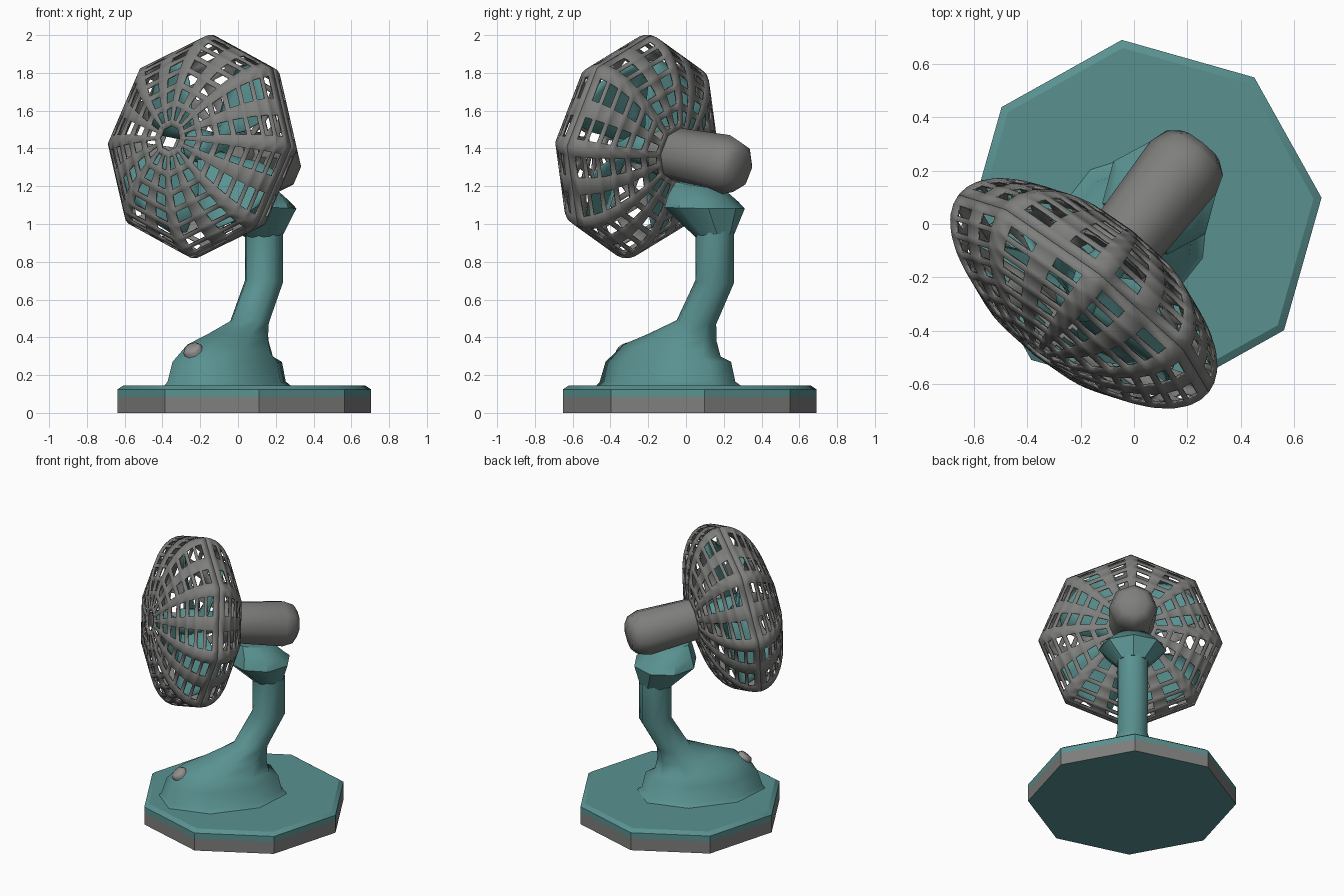
import bpy, bmesh, math
from mathutils import Matrix, Vector

if "Cube" in bpy.data.objects:
    bpy.data.objects.remove(bpy.data.objects["Cube"])


def material(name, rgb):
    m = bpy.data.materials.new(name)
    m.diffuse_color = (*rgb, 1)
    m.use_nodes = True
    m.node_tree.nodes["Principled BSDF"].inputs["Base Color"].default_value = m.diffuse_color
    return m


TEAL = material("teal plastic", (0.10, 0.285, 0.28))
GREY = material("grey metal", (0.21, 0.21, 0.205))
KNOB = material("light grey", (0.29, 0.28, 0.27))

# Whole fan is turned on its base; the head is also tilted upwards
TURN = Matrix.Translation((0.033, 0.02, 0)) @ Matrix.Rotation(math.radians(-38.3), 4, 'Z')
HEAD = TURN @ Matrix.Translation((0, -0.357, 1.41)) @ Matrix.Rotation(math.radians(-9), 4, 'X')


def finish(name, bm, mats, matrix, angle):
    bmesh.ops.recalc_face_normals(bm, faces=bm.faces[:])
    me = bpy.data.meshes.new(name)
    bm.to_mesh(me)
    bm.free()
    for m in mats:
        me.materials.append(m)
    ob = bpy.data.objects.new(name, me)
    ob.matrix_world = matrix
    bpy.context.collection.objects.link(ob)
    bpy.ops.object.select_all(action='DESELECT')
    ob.select_set(True)
    bpy.context.view_layer.objects.active = ob
    bpy.ops.object.shade_smooth_by_angle(angle=math.radians(angle))
    return ob


def loft(name, rings, mats, matrix, angle=60, rule=None):
    """Skin a list of equal point rings and cap both ends."""
    bm = bmesh.new()
    vs = [[bm.verts.new(p) for p in ring] for ring in rings]
    n = len(vs[0])
    for a, b in zip(vs, vs[1:]):
        for i in range(n):
            j = (i + 1) % n
            bm.faces.new((a[i], a[j], b[j], b[i]))
    bm.faces.new(vs[0])
    bm.faces.new(vs[-1])
    if rule:
        for f in bm.faces:
            f.material_index = rule(f)
    return finish(name, bm, mats, matrix, angle)


def flat_ring(z, cy, rx, ry, off=0.0, tilt=0.0):
    """Octagon lying flat, optionally sloping along y."""
    pts = []
    for i in range(8):
        a = math.radians(45 * i + off)
        y = ry * math.sin(a)
        pts.append((rx * math.cos(a), cy + y, z + tilt * y))
    return pts


def axis_ring(d, r):
    """Octagon around the head axis, d forward of the rim centre."""
    return [(r * math.cos(math.pi / 4 * i), -d, r * math.sin(math.pi / 4 * i)) for i in range(8)]


# Octagonal base: grey lower wall, teal top
R = 0.675
loft("base", [flat_ring(z, 0, r, r) for z, r in
              ((0, R), (0.085, R), (0.125, R), (0.145, R - 0.03))],
     [TEAL, GREY], TURN, 30,
     lambda f: int(0.01 < f.calc_center_median().z < 0.07))

# Body sweeping up from the base into the bent neck
sections = [
    (0.138, -0.14, 0.30, 0.44, 0), (0.165, -0.15, 0.26, 0.41, 0),
    (0.27, -0.145, 0.24, 0.38, 0), (0.33, -0.12, 0.20, 0.29, -0.12),
    (0.40, -0.05, 0.15, 0.20, -0.1), (0.48, 0.045, 0.105, 0.11, -0.1),
    (0.695, 0.168, 0.105, 0.105, -0.1), (0.95, 0.168, 0.105, 0.105, 0.1),
]
loft("body_and_neck", [flat_ring(z, c, rx, ry, 22.5, t) for z, c, rx, ry, t in sections],
     [TEAL], TURN)

# Flared saddle that carries the motor
loft("saddle", [flat_ring(0.94, 0.168, 0.105, 0.105, 0, 0.1),
                flat_ring(1.085, 0.10, 0.22, 0.21, 0, -0.02),
                flat_ring(1.14, 0.09, 0.19, 0.18, 0, -0.15),
                flat_ring(1.21, 0.06, 0.11, 0.13, 0, -0.15)],
     [TEAL], TURN, 40)

# Control knob on the front slope
knob_m = TURN @ Matrix.Translation((0, -0.425, 0.315)) @ Matrix.Rotation(math.radians(38), 4, 'X')
loft("knob", [flat_ring(z, 0, r, r) for z, r in ((-0.03, 0.052), (0.03, 0.052), (0.042, 0.04))],
     [KNOB], knob_m, 50)

# Motor housing
loft("motor", [axis_ring(d, r) for d, r in
               ((-0.18, 0.14), (-0.27, 0.143), (-0.61, 0.158), (-0.68, 0.135), (-0.715, 0.09))],
     [GREY], HEAD)

# Blade hub and shaft
loft("blade_hub", [axis_ring(d, r) for d, r in
                   ((-0.2, 0.06), (-0.08, 0.09), (0.06, 0.09), (0.09, 0.06))],
     [TEAL], HEAD, 50)

# Four broad pitched blades
bm = bmesh.new()
for k in range(4):
    grid = []
    for i, r in enumerate((0.07, 0.2, 0.34, 0.46, 0.5)):
        half = math.radians((32, 31, 33, 30, 20)[i])
        row = []
        for j in range(5):
            s = j / 2 - 1
            a = math.radians(90 * k + 45) + s * half
            row.append(bm.verts.new((r * math.cos(a), s * (0.05 + 0.08 * r), r * math.sin(a))))
        grid.append(row)
    for a, b in zip(grid, grid[1:]):
        for j in range(4):
            bm.faces.new((a[j], a[j + 1], b[j + 1], b[j]))
blades = finish("blades", bm, [TEAL], HEAD, 60)
mod = blades.modifiers.new("thickness", 'SOLIDIFY')
mod.thickness = 0.01
mod.offset = 0

# Cage: octagonal flattened dome, sixteen ribs with rows of windows cut out
COLS = (0.0, 0.11, 0.39, 0.61, 0.89)
OPEN_COLS = (1, 3)
corner = [Vector((math.cos(math.pi / 4 * i), 0, math.sin(math.pi / 4 * i))) for i in range(9)]
around = [corner[k].lerp(corner[k + 1], s) for k in range(8) for s in COLS]


def cage_half(name, side, start, rows):
    """Dome half from the angle start (deg from pole) out to the solid rim."""
    end = 82
    step = (end - start) / rows
    angles = []
    for i in range(rows):
        angles += [start + i * step, start + (i + 0.33) * step]
    angles += [end, 90]
    bm = bmesh.new()
    rings = []
    for p in angles:
        r = 0.592 * math.sin(math.radians(p))
        d = 0.28 * math.cos(math.radians(p))
        rings.append([bm.verts.new(v * r + Vector((0, -side * d, 0))) for v in around])
    n = len(around)
    for i in range(len(rings) - 1):
        for c in range(n):
            window = i % 2 == 1 and i < 2 * rows and c % len(COLS) in OPEN_COLS
            if not window:
                e = (c + 1) % n
                bm.faces.new((rings[i][c], rings[i][e], rings[i + 1][e], rings[i + 1][c]))
    ob = finish(name, bm, [GREY], HEAD, 60)
    m = ob.modifiers.new("thickness", 'SOLIDIFY')
    m.thickness = 0.012
    m.offset = 0


cage_half("front_cage", 1, 6.5, 7)
cage_half("back_cage", -1, 13, 6)
